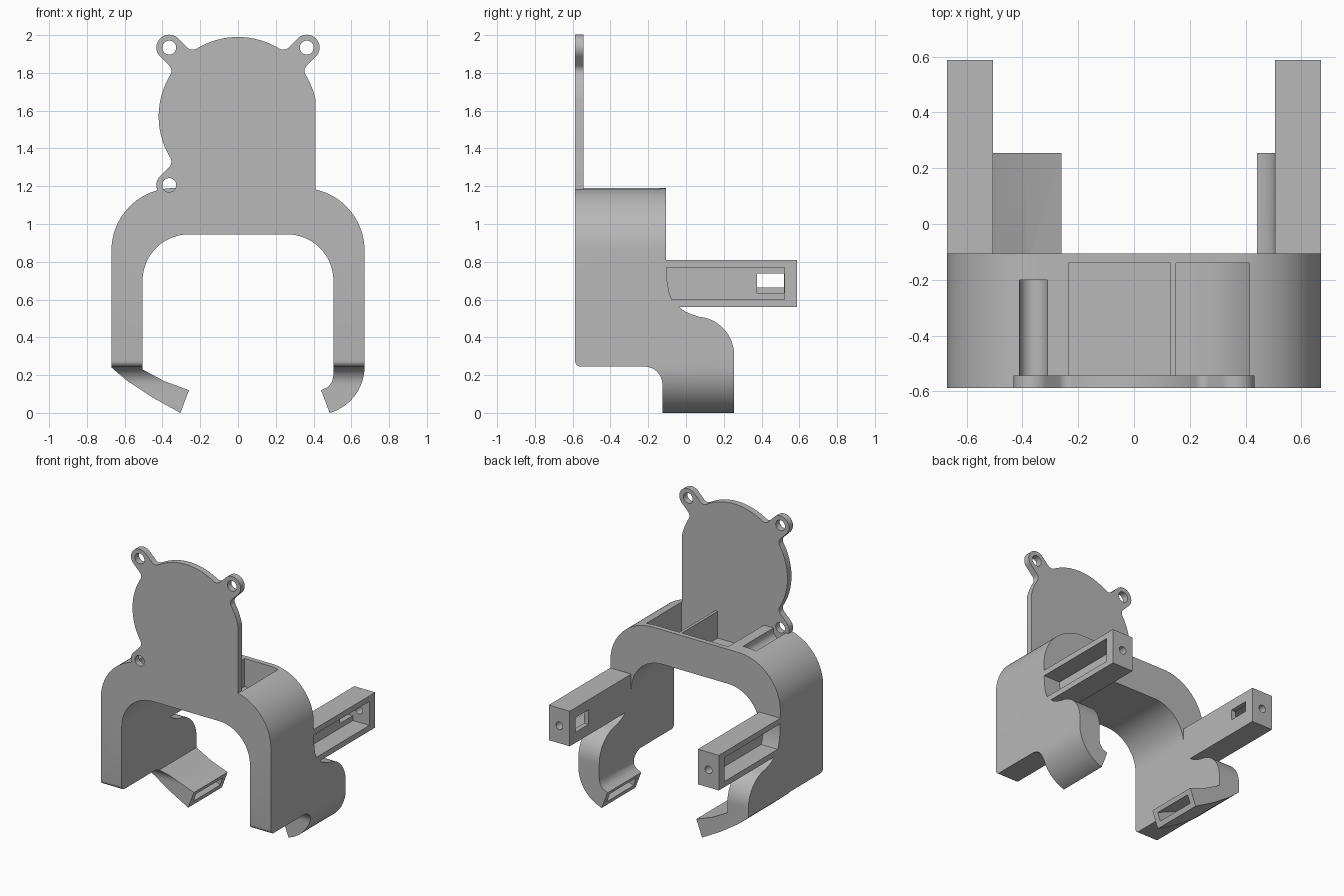
import bpy, bmesh, math

if "Cube" in bpy.data.objects:
    bpy.data.objects.remove(bpy.data.objects["Cube"])

grey = bpy.data.materials.new("plain grey")
grey.diffuse_color = (0.48, 0.48, 0.48, 1)
grey.use_nodes = True
grey.node_tree.nodes["Principled BSDF"].inputs["Base Color"].default_value = grey.diffuse_color


def arc(cx, cz, r, a0, a1, n=24):
    return [(cx + r * math.cos(math.radians(a0 + (a1 - a0) * i / n)),
             cz + r * math.sin(math.radians(a0 + (a1 - a0) * i / n))) for i in range(n + 1)]


def circle(cx, cz, r, n=32):
    return arc(cx, cz, r, 0, 360, n)[:-1]


def rect(u0, v0, u1, v1):
    return [(u0, v0), (u1, v0), (u1, v1), (u0, v1)]


def prism(name, pts, axis, a, b):
    """Extrude an (x, z) profile along y, or a (y, z) profile along x."""
    place = (lambda p, d: (p[0], d, p[1])) if axis == 'y' else (lambda p, d: (d, p[0], p[1]))
    bm = bmesh.new()
    lo = [bm.verts.new(place(p, a)) for p in pts]
    hi = [bm.verts.new(place(p, b)) for p in pts]
    bm.faces.new(lo)
    bm.faces.new(hi[::-1])
    for i in range(len(pts)):
        j = (i + 1) % len(pts)
        bm.faces.new((lo[i], hi[i], hi[j], lo[j]))
    bmesh.ops.recalc_face_normals(bm, faces=bm.faces)
    me = bpy.data.meshes.new(name)
    bm.to_mesh(me)
    bm.free()
    me.materials.append(grey)
    ob = bpy.data.objects.new(name, me)
    bpy.context.collection.objects.link(ob)
    return ob


def boolean(ob, tool, op='DIFFERENCE'):
    m = ob.modifiers.new("bool", 'BOOLEAN')
    m.operation, m.solver, m.object = op, 'EXACT', tool
    bpy.context.view_layer.objects.active = ob
    bpy.ops.object.modifier_apply(modifier=m.name)
    bpy.data.objects.remove(tool)


def cut(ob, pts, axis, a, b):
    boolean(ob, prism("cutter", pts, axis, a, b))


FRONT, BACK = -0.587, 0.587

# Arch with two legs and inward hooks: front outline crossed with side outline
front = (arc(0.415, 0.245, 0.255, -74, 0) + arc(0.34, 0.86, 0.33, 0, 90)
         + arc(-0.34, 0.86, 0.33, 90, 180)
         + [(-0.67, 0.24), (-0.59, 0.172), (-0.45, 0.08), (-0.305, 0), (-0.26, 0.12),
            (-0.39, 0.168), (-0.505, 0.23)]
         + arc(-0.26, 0.70, 0.245, 180, 90) + arc(0.26, 0.70, 0.245, 90, 0)
         + [(0.505, 0.20), (0.498, 0.165), (0.478, 0.138), (0.44, 0.12)])
side = ([(FRONT, 1.3)] + arc(FRONT + 0.03, 0.275, 0.03, 180, 270, 6)
        + arc(-0.22, 0.15, 0.095, 90, 0, 16) + [(-0.125, -0.1), (0.255, -0.1)]
        + arc(0.05, 0.305, 0.205, 0, 85)
        + [(0.03, 0.522), (-0.005, 0.537), (-0.04, 0.562), (-0.105, 0.62), (-0.105, 1.3)])
frame = prism("arch_frame", front, 'y', -0.7, 0.4)
boolean(frame, prism("cutter", side, 'x', -0.9, 0.9), 'INTERSECT')

# Open pockets in the top of the arch
cut(frame, rect(-0.235, 1.0, 0.13, 1.4), 'y', -0.542, -0.14)
cut(frame, [(0.15, 1.4), (0.15, 0.99)] + arc(0.26, 0.70, 0.29, 90, 58, 10) + [(0.413, 1.4)],
    'y', -0.542, -0.14)
cut(frame, [(-0.31, 1.4), (-0.41, 1.4)] + arc(-0.36, 1.17, 0.05, 180, 360, 12), 'y', -0.542, -0.20)

# Slots in the hook ends
cut(frame, [(-0.23, 0.005), (-0.21, 0.065), (-0.49, 0.185), (-0.51, 0.14)], 'y', -0.085, 0.215)
cut(frame, [(0.42, 0.01), (0.395, 0.07), (0.53, 0.13), (0.56, 0.07)], 'y', -0.085, 0.215)


# Round back plate with three screw ears
CZ, R, EAR, HALF, FIL = 1.57, 0.42, 0.515, 0.068, 0.04


def ear(angle):
    a = math.radians(angle)
    t = HALF + FIL
    r = math.sqrt((R + FIL) ** 2 - t * t)
    open_angle = math.degrees(math.atan2(t, r))
    pts = (arc(r, -t, FIL, 180 - open_angle, 90, 8) + arc(EAR, 0, HALF, -90, 90, 20)
           + arc(r, t, FIL, 270, 180 + open_angle, 8))
    return [(u * math.cos(a) - v * math.sin(a), CZ + u * math.sin(a) + v * math.cos(a))
            for u, v in pts]


ANG = 15  # angle the ear root covers on the disc
outline = ([(0.41, 1.14)] + arc(0, CZ, R, 12.5, 45 - ANG, 6) + ear(45)
           + arc(0, CZ, R, 45 + ANG, 135 - ANG) + ear(135)
           + arc(0, CZ, R, 135 + ANG, 225 - ANG) + ear(225)[:-9] + [(-0.25, 1.14)])
plate = prism("back_plate", outline, 'y', FRONT, -0.542)
for sx, sz in ((-1, 1), (1, 1), (-1, -1)):
    hole = circle(sx * 0.364, CZ + sz * 0.364, 0.037)
    cut(plate, hole, 'y', -0.7, -0.5)
    if sz < 0:
        cut(frame, hole, 'y', -0.7, -0.5)

# Hollow arms reaching back, with an outer pocket, inner window and end screw hole
arms = []
for s, label in ((-1, "left_arm"), (1, "right_arm")):
    arm = prism(label, rect(s * 0.505, 0.56, s * 0.67, 0.81), 'y', -0.106, BACK)
    pocket = [(-0.104, 0.77), (-0.10, 0.70), (-0.09, 0.64), (-0.075, 0.60), (0.522, 0.60), (0.522, 0.77)]
    cut(arm, pocket, 'x', s * 0.54, s * 0.8)
    cut(arm, rect(0.375, 0.635 if s > 0 else 0.665, 0.52, 0.738), 'x', s * 0.4, s * 0.6)
    cut(arm, circle(s * 0.588, 0.685, 0.027, 24), 'y', 0.45, 0.7)
    arms.append(arm)

# Smooth curves, sharp edges
bpy.ops.object.select_all(action='DESELECT')
for ob in [frame, plate] + arms:
    ob.select_set(True)
bpy.context.view_layer.objects.active = frame
bpy.ops.object.shade_smooth_by_angle(angle=math.radians(30))
